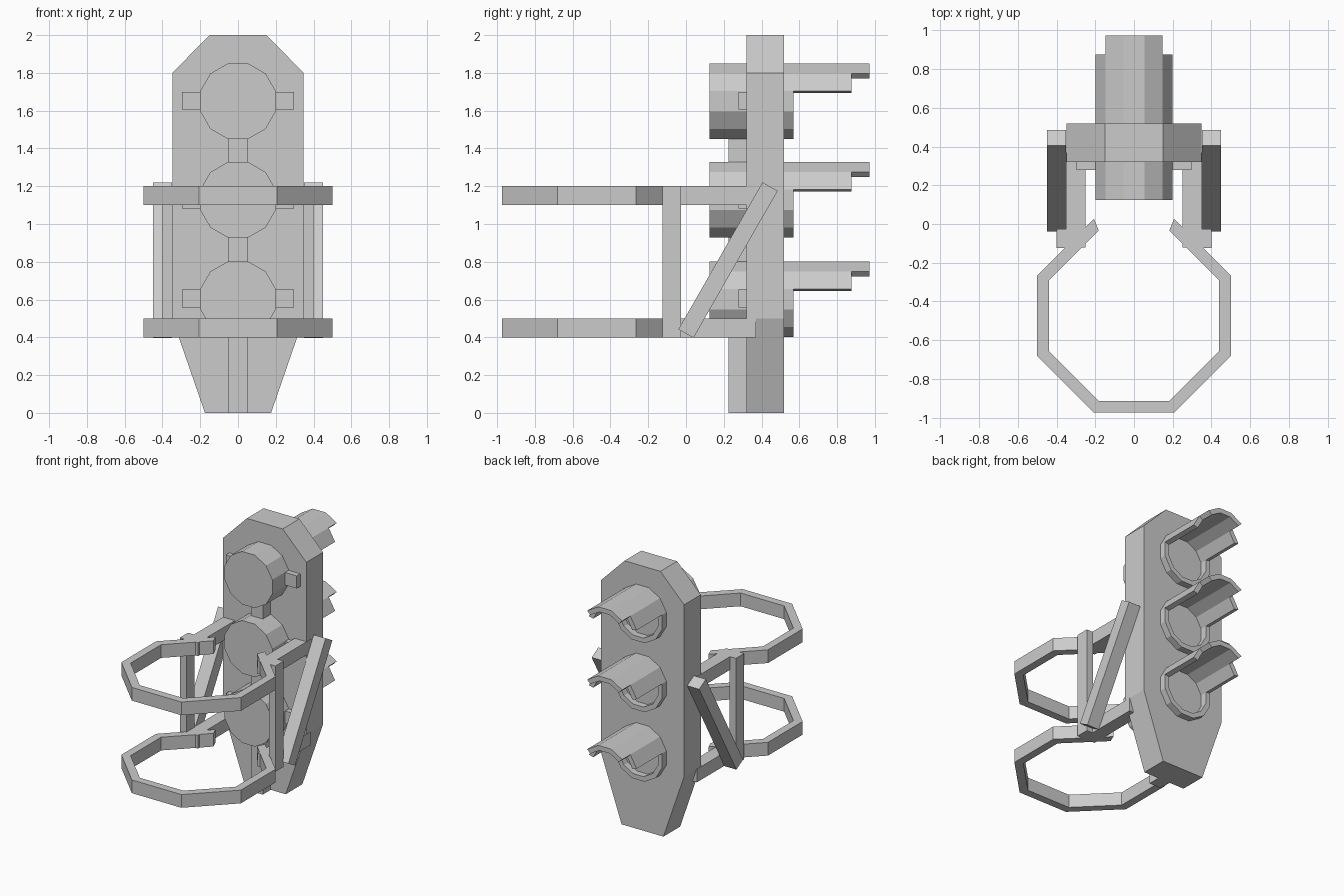
import bpy, bmesh
from math import tan, sin, cos, pi, radians, hypot, atan2
from mathutils import Vector

if "Cube" in bpy.data.objects:
    bpy.data.objects.remove(bpy.data.objects["Cube"])


def make(name, bm):
    bmesh.ops.recalc_face_normals(bm, faces=bm.faces)
    me = bpy.data.meshes.new(name)
    bm.to_mesh(me)
    bm.free()
    ob = bpy.data.objects.new(name, me)
    bpy.context.collection.objects.link(ob)
    return ob


def at(axis, u, v, d):
    return {'x': (d, u, v), 'y': (u, d, v), 'z': (u, v, d)}[axis]


# Solid profile extruded along an axis
def prism(name, pts, axis, d0, d1):
    bm = bmesh.new()
    a = [bm.verts.new(at(axis, u, v, d0)) for u, v in pts]
    b = [bm.verts.new(at(axis, u, v, d1)) for u, v in pts]
    n = len(pts)
    bm.faces.new(a)
    bm.faces.new(b)
    for i in range(n):
        j = (i + 1) % n
        bm.faces.new((a[i], a[j], b[j], b[i]))
    return make(name, bm)


def box(name, x, y, z):
    return prism(name, [(x[0], y[0]), (x[1], y[0]), (x[1], y[1]), (x[0], y[1])], 'z', *z)


def ngon(n, apothem, cu, cv, first=0, count=None):
    r = apothem / cos(pi / n)
    return [(cu + r * cos(2 * pi * (i + .5) / n), cv + r * sin(2 * pi * (i + .5) / n))
            for i in range(first, first + (n if count is None else count))]


# Hollow polygon wall, open (with end caps) or closed
def shell(name, outer, inner, axis, d0, d1, closed=False):
    bm = bmesh.new()
    rings = []
    for o, i in zip(outer, inner):
        rings.append([bm.verts.new(at(axis, *p, d)) for p, d in
                      ((o, d0), (o, d1), (i, d1), (i, d0))])
    n = len(rings)
    for k in range(n if closed else n - 1):
        p, q = rings[k], rings[(k + 1) % n]
        for e in range(4):
            f = (e + 1) % 4
            bm.faces.new((p[e], p[f], q[f], q[e]))
    if not closed:
        bm.faces.new(rings[0])
        bm.faces.new(rings[-1])
    return make(name, bm)


# Back plate and central spine
half = [(.175, 0), (.348, .5), (.348, 1.8), (.15, 2)]
prism("back_plate", half + [(-x, z) for x, z in reversed(half)], 'y', .32, .52)
box("spine", (-.05, .05), (.225, .32), (0, 1.5))

# Three lamps: rear drum, side tabs, front rim and stepped visor
for k, z in enumerate((1.65, 1.128, .602)):
    prism(f"lamp_drum_{k}", ngon(12, .2, 0, z), 'y', .125, .32)
    for s in (-1, 1):
        box(f"lamp_tab_{k}", sorted((s * .18, s * .297)), (.278, .32), (z - .045, z + .05))
    for part, first, count, y0, y1 in (("rim", 0, 12, .52, .57),
                                       ("visor", 0, 6, .57, .875),
                                       ("visor_tip", 1, 4, .875, .972)):
        shell(f"lamp_{part}_{k}", ngon(12, .2, 0, z, first, count),
              ngon(12, .164, 0, z, first, count), 'y', y0, y1, count == 12)

# Octagonal pole clamps, open toward the plate, with arms
for level, z in (("lower", .4), ("upper", 1.1)):
    shell(f"{level}_clamp", ngon(8, .5, 0, -.473, 2, 8), ngon(8, .44, 0, -.473, 2, 8),
          'z', z, z + .1)
    for s in (-1, 1):
        box(f"{level}_arm", sorted((s * .25, s * .35)), (-.122, .37), (z, z + .1))

# Side posts and diagonal braces
a, b = Vector((0, .42)), Vector((.445, 1.198))
d = (b - a).normalized()
w = Vector((-d.y, d.x)) * .046
for s in (-1, 1):
    box("side_post", sorted((s * .345, s * .4)), (-.124, -.026), (.4, 1.2))
    prism("diagonal_brace", [tuple(p) for p in (a + w, a - w, b - w, b + w)],
          'x', s * .35, s * .45)
